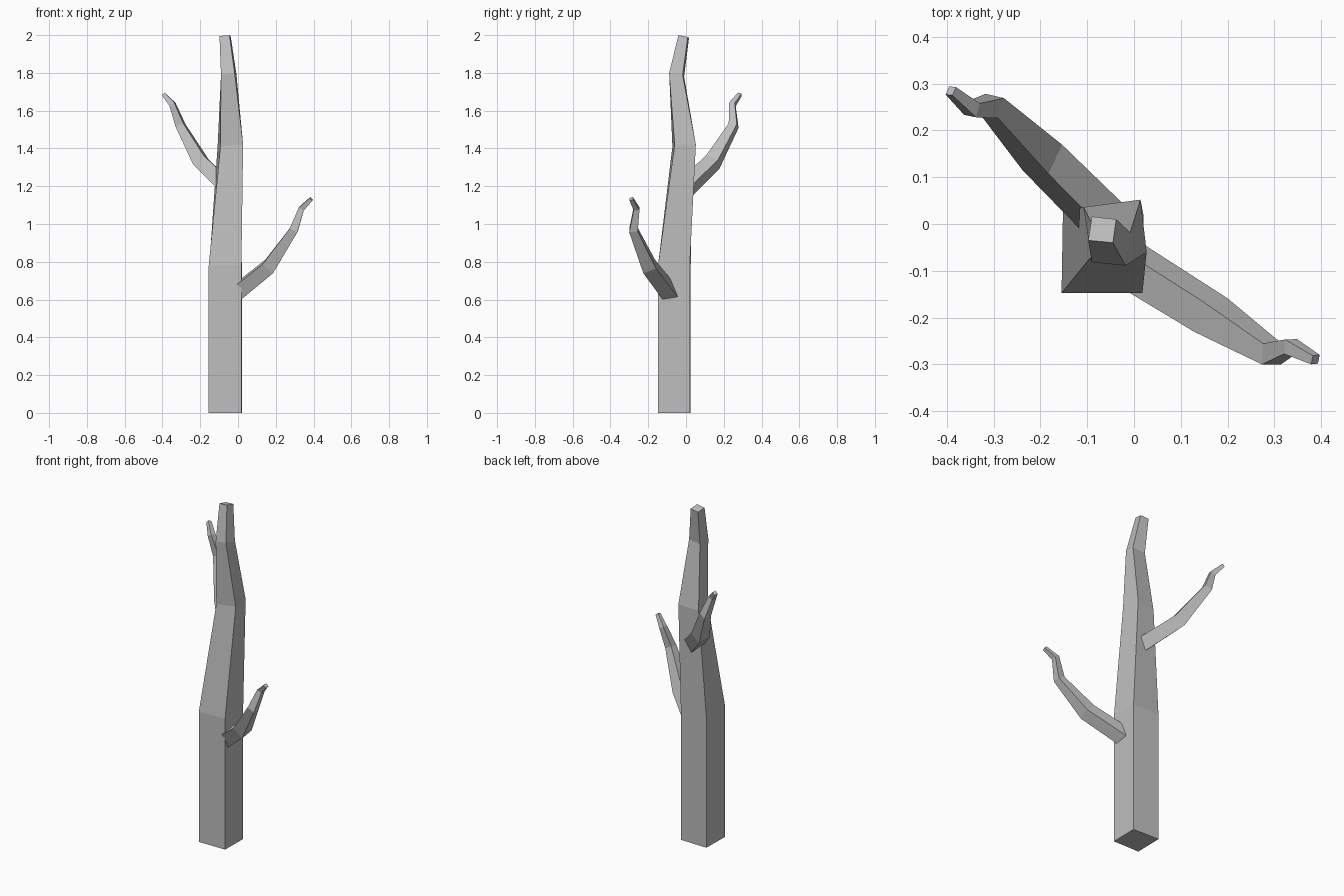
import bpy
import bmesh
from math import radians
from mathutils import Matrix, Vector

cube = bpy.data.objects.get("Cube")
if cube:
    bpy.data.objects.remove(cube, do_unlink=True)

# Single bark colour
bark = bpy.data.materials.new("grey_bark")
bark.use_nodes = True
colour = (0.52, 0.52, 0.52, 1)
bark.diffuse_color = colour
bark.node_tree.nodes["Principled BSDF"].inputs["Base Color"].default_value = colour


def loft(name, rings, matrix=None):
    """Join four-cornered rings into a closed flat-shaded tube."""
    bm = bmesh.new()
    loops = [[bm.verts.new(p) for p in ring] for ring in rings]
    for low, high in zip(loops, loops[1:]):
        for i in range(4):
            j = (i + 1) % 4
            bm.faces.new((low[i], low[j], high[j], high[i]))
    bm.faces.new(loops[0])
    bm.faces.new(loops[-1])
    if matrix:
        bm.transform(matrix)
    bmesh.ops.recalc_face_normals(bm, faces=bm.faces)
    mesh = bpy.data.meshes.new(name)
    bm.to_mesh(mesh)
    bm.free()
    mesh.materials.append(bark)
    obj = bpy.data.objects.new(name, mesh)
    bpy.context.collection.objects.link(obj)
    return obj


def branch_rings(path, widths, side):
    """Square sections across the path, mitred at each bend."""
    points = [Vector(p) for p in path]
    steps = [(b - a).normalized() for a, b in zip(points, points[1:])]
    rings = []
    for i, (p, w) in enumerate(zip(points, widths)):
        t = (steps[max(i - 1, 0)] + steps[min(i, len(steps) - 1)]).normalized()
        u = (side - t * side.dot(t)).normalized() * w / 2
        v = t.cross(u)
        rings.append([p - u - v, p + u - v, p + u + v, p - u + v])
    return rings


# Trunk: crooked, tapering square sections
base = [(-0.155, -0.148), (0.018, -0.148), (0.02, 0.02), (-0.152, 0.025)]
trunk = [
    [(x, y, 0) for x, y in base],
    [(x, y, 0.78) for x, y in base],
    [(-0.093, -0.072, 1.41), (0.027, -0.06, 1.42), (0.014, 0.052, 1.42), (-0.108, 0.036, 1.41)],
    [(-0.09, -0.082, 1.79), (-0.018, -0.089, 1.8), (-0.008, -0.018, 1.79), (-0.085, -0.01, 1.78)],
    [(-0.098, -0.035, 1.995), (-0.045, -0.04, 2.0), (-0.038, 0.01, 1.99), (-0.09, 0.016, 1.985)],
]
loft("trunk", trunk)

# Two matching branches, the upper one turned and raised
path = [(-0.015, -0.083, 0.63), (0.165, -0.195, 0.775), (0.295, -0.278, 0.968),
        (0.335, -0.262, 1.08), (0.388, -0.29, 1.133)]
rings = branch_rings(path, (0.078, 0.073, 0.045, 0.031, 0.02), Vector((0.14, 0.96, 0.27)))
loft("lower_branch", rings)
turn = Matrix.Translation((-0.079, -0.085, 0.553)) @ Matrix.Rotation(radians(167), 4, "Z")
loft("upper_branch", rings, turn)
